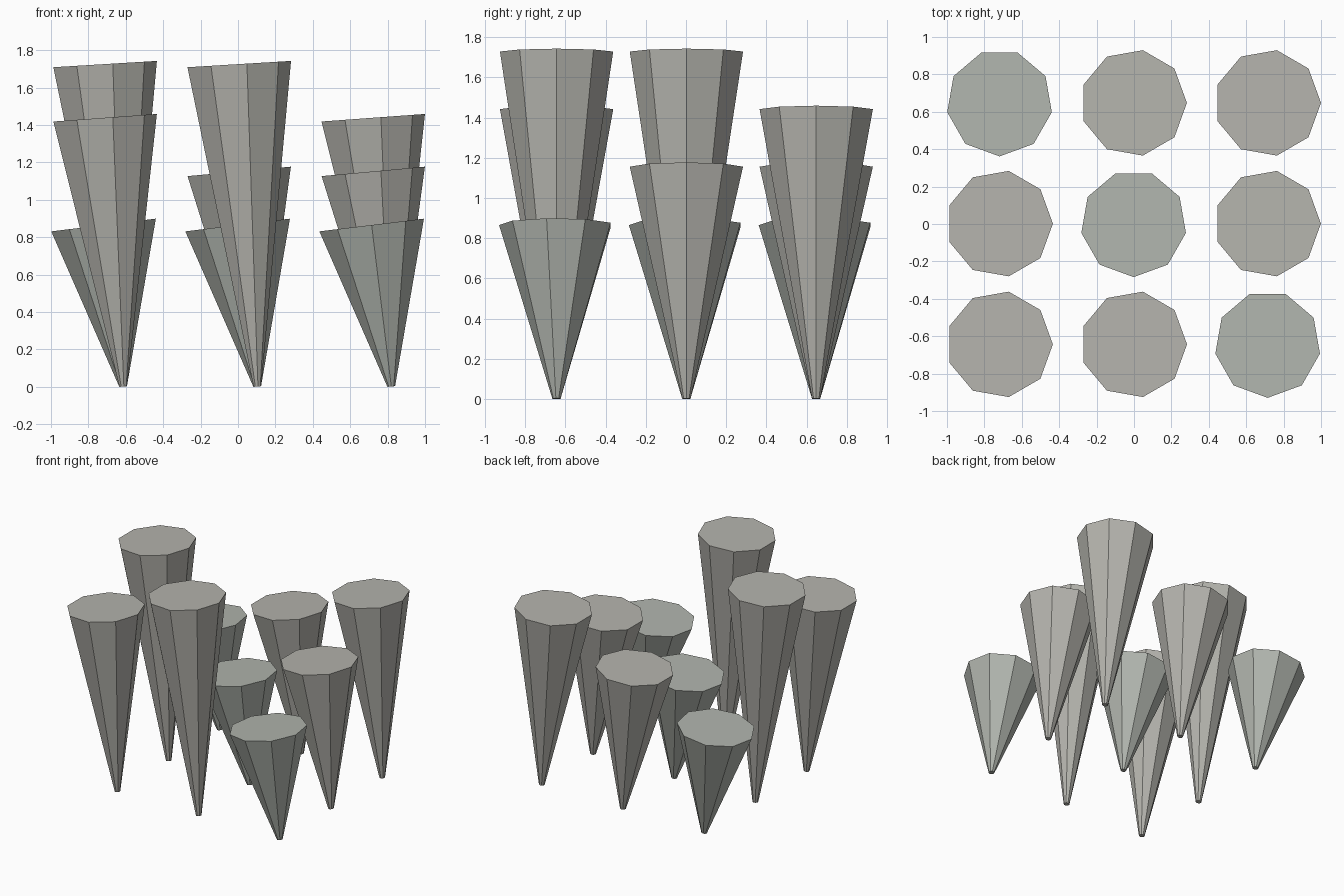
import bpy, bmesh
from math import cos, sin, pi, atan2
from mathutils import Vector, Matrix

if "Cube" in bpy.data.objects:
    bpy.data.objects.remove(bpy.data.objects["Cube"])

SIDES, R_TOP, R_TIP, LEAN = 9, 0.286, 0.021, 0.105
XS = (-0.719, -0.002, 0.7145)
YS = (-0.6435, 0.002, 0.6475)
# height of each top centre, rows from front to back
HEIGHTS = ((1.438, 1.725, 0.865),
           (1.725, 0.865, 1.151),
           (0.865, 1.151, 1.438))


def material(name, rgb):
    mat = bpy.data.materials.new(name)
    mat.diffuse_color = (*rgb, 1)
    mat.use_nodes = True
    mat.node_tree.nodes["Principled BSDF"].inputs["Base Color"].default_value = mat.diffuse_color
    return mat


warm_stone = material("warm_stone", (0.46, 0.455, 0.42))
green_stone = material("green_stone", (0.435, 0.46, 0.42))


def leaning_spike(name, x, y, height, first_angle, mat):
    """Inverted nine-sided tapered spike, tilted as a rigid body about y."""
    tilt = Matrix.Rotation(-atan2(LEAN, height), 3, 'Y')
    bm = bmesh.new()
    rings = []
    for r, centre in ((R_TIP, Vector((x + LEAN, y, 0.002))),
                      (R_TOP, Vector((x, y, height)))):
        angles = [first_angle + 2 * pi * i / SIDES for i in range(SIDES)]
        rings.append([bm.verts.new(centre + tilt @ Vector((r * cos(a), r * sin(a), 0)))
                      for a in angles])
    low, high = rings
    for i in range(SIDES):
        j = (i + 1) % SIDES
        bm.faces.new((low[i], low[j], high[j], high[i]))
    bm.faces.new(high)
    bm.faces.new(low[::-1])
    mesh = bpy.data.meshes.new(name)
    bm.to_mesh(mesh)
    bm.free()
    mesh.materials.append(mat)
    bpy.context.collection.objects.link(bpy.data.objects.new(name, mesh))


# 3 x 3 grid of spikes; the short diagonal ones are turned a quarter
for row, y in enumerate(YS):
    for col, x in enumerate(XS):
        h = HEIGHTS[row][col]
        short = h < 1
        leaning_spike(f"spike_{row}_{col}", x, y, h, -pi / 2 if short else 0,
                      green_stone if short else warm_stone)
